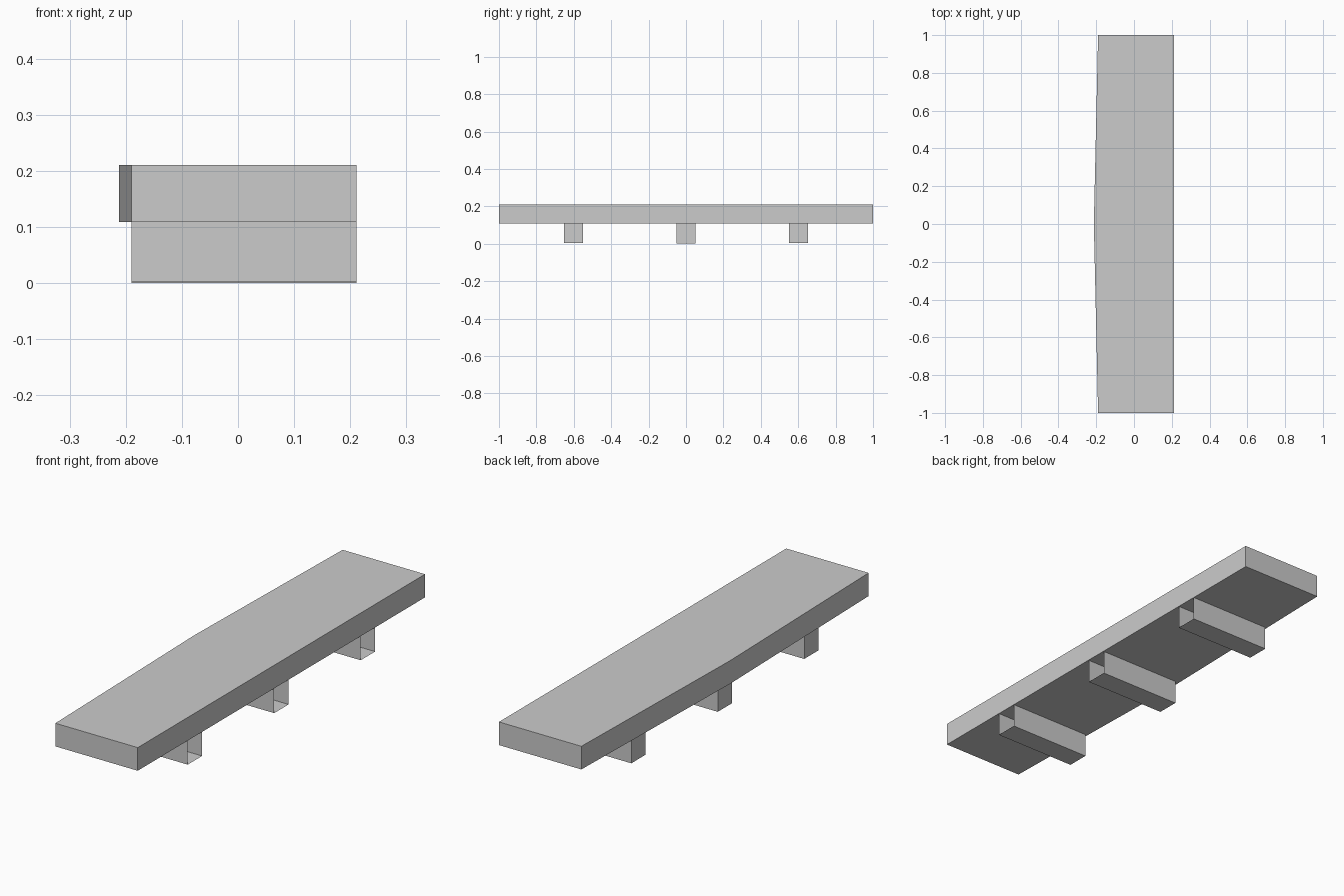
import bpy, bmesh

if "Cube" in bpy.data.objects:
    bpy.data.objects.remove(bpy.data.objects["Cube"])


def prism(name, outline, z0, z1, drop=None):
    """Extrude an XY outline from z0 to z1; drop(face) picks faces left open."""
    bm = bmesh.new()
    base = bm.faces.new([bm.verts.new((x, y, z0)) for x, y in outline])
    top = bmesh.ops.extrude_face_region(bm, geom=[base], use_keep_orig=True)
    verts = [v for v in top["geom"] if isinstance(v, bmesh.types.BMVert)]
    bmesh.ops.translate(bm, verts=verts, vec=(0, 0, z1 - z0))
    bmesh.ops.recalc_face_normals(bm, faces=bm.faces)
    if drop:
        bm.normal_update()
        bmesh.ops.delete(bm, geom=[f for f in bm.faces if drop(f)], context="FACES_ONLY")
    mesh = bpy.data.meshes.new(name)
    bm.to_mesh(mesh)
    bm.free()
    obj = bpy.data.objects.new(name, mesh)
    bpy.context.collection.objects.link(obj)
    return obj


LEFT, RIGHT, BULGE = -0.19, 0.2115, -0.2125

# Deck slab with a slightly bowed left edge
prism("deck", [(RIGHT, -1), (RIGHT, 1), (LEFT, 1), (BULGE, 0), (LEFT, -1)], 0.109, 0.211)


# Cross beams below: hollow, open on the right end and against the deck
def is_open(face):
    return face.normal.x > 0.9 or face.normal.z > 0.9


for name, y, z0, z1 in (("front_beam", -0.602, 0.003, 0.109),
                        ("middle_beam", 0.0, 0.0, 0.107),
                        ("back_beam", 0.602, 0.003, 0.109)):
    a, b = y - 0.05, y + 0.05
    prism(name, [(LEFT, a), (RIGHT, a), (RIGHT, b), (LEFT, b)], z0, z1, is_open)
